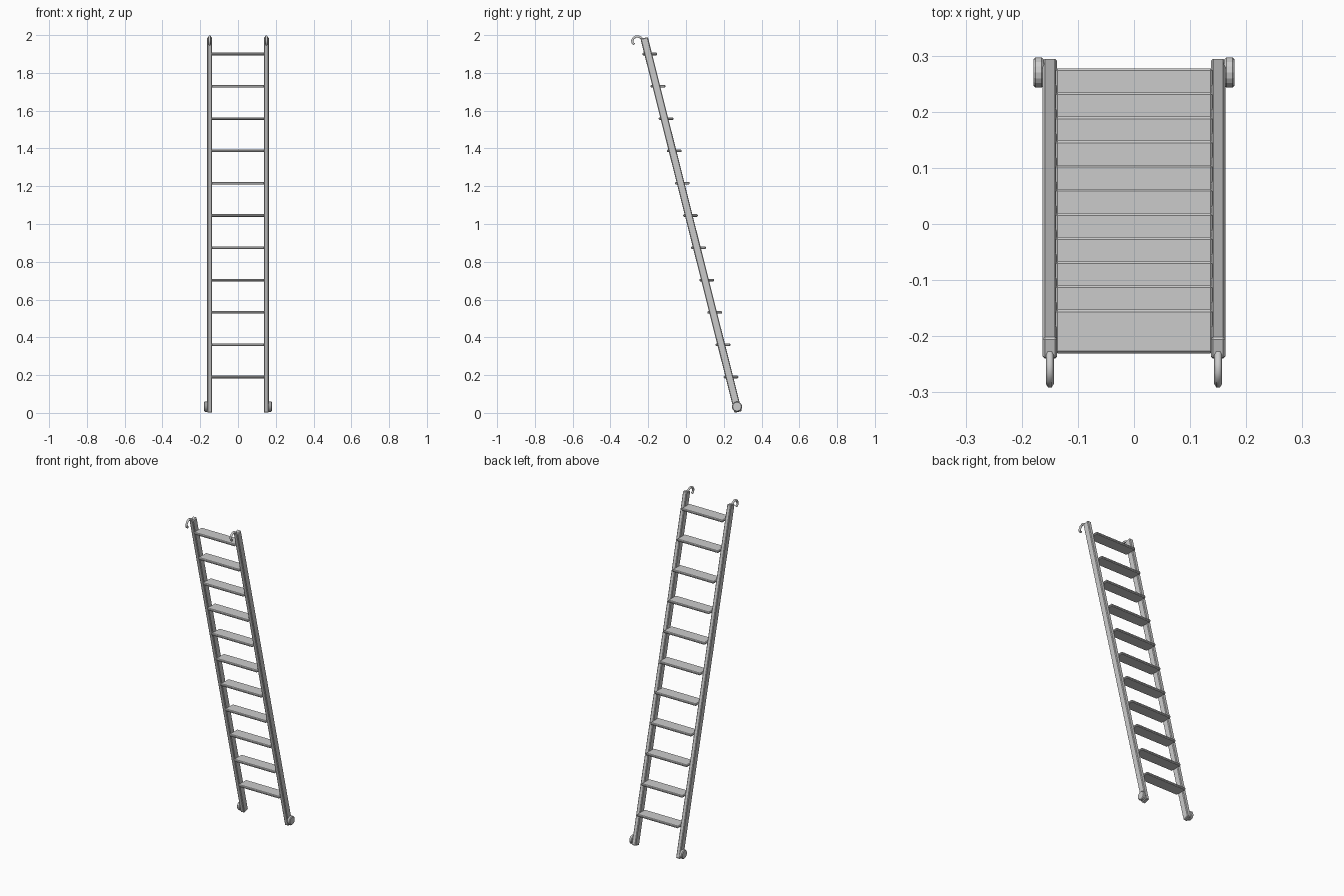
import bpy, bmesh, math
from mathutils import Vector, Matrix

if "Cube" in bpy.data.objects:
    bpy.data.objects.remove(bpy.data.objects["Cube"])

RAIL_X = 0.15
FOOT = Vector((0, 0.276, 0.005))
HEAD = Vector((0, -0.2215, 1.985))
LEAN = math.atan2(FOOT.y - HEAD.y, HEAD.z - FOOT.z)


def finish(name, bm, matrix, bevel):
    """Turn a bmesh into a bevelled, flat-shaded object."""
    bmesh.ops.bevel(bm, geom=[e for e in bm.edges if e.calc_face_angle(0) > 1.0],
                    offset=bevel, segments=1, affect='EDGES')
    bm.transform(matrix)
    bmesh.ops.recalc_face_normals(bm, faces=bm.faces)
    me = bpy.data.meshes.new(name)
    bm.to_mesh(me)
    bm.free()
    ob = bpy.data.objects.new(name, me)
    bpy.context.collection.objects.link(ob)
    return ob


def box(name, size, matrix, bevel):
    bm = bmesh.new()
    bmesh.ops.create_cube(bm, size=1, matrix=Matrix.Diagonal((*size, 1)))
    return finish(name, bm, matrix, bevel)


def wheel(name, loc, radius, width):
    bm = bmesh.new()
    bmesh.ops.create_cone(bm, cap_ends=True, segments=16, radius1=radius,
                          radius2=radius, depth=width)
    turn = Matrix.Rotation(math.pi / 2, 4, 'Y')
    return finish(name, bm, Matrix.Translation(loc) @ turn, 0.004)


def hook(name, x):
    path = [(-0.224, 1.972), (-0.236, 1.984), (-0.250, 1.992), (-0.264, 1.993),
            (-0.277, 1.985), (-0.285, 1.971), (-0.282, 1.958), (-0.273, 1.951)]
    cu = bpy.data.curves.new(name, 'CURVE')
    cu.dimensions = '3D'
    cu.bevel_depth = 0.007
    cu.bevel_resolution = 1
    cu.use_fill_caps = True
    sp = cu.splines.new('POLY')
    sp.points.add(len(path) - 1)
    for p, (y, z) in zip(sp.points, path):
        p.co = (x, y, z, 1)
    ob = bpy.data.objects.new(name, cu)
    bpy.context.collection.objects.link(ob)


# leaning side rails, each with a foot wheel and a top hook
for side, s in (("left", -1), ("right", 1)):
    mid = (FOOT + HEAD) / 2 + Vector((s * RAIL_X, 0, 0))
    tilt = Matrix.Translation(mid) @ Matrix.Rotation(LEAN, 4, 'X')
    box(side + "_rail", (0.026, 0.04, (HEAD - FOOT).length), tilt, 0.004)
    wheel(side + "_foot_wheel", (s * 0.170, 0.27, 0.033), 0.027, 0.019)
    hook(side + "_hook", s * RAIL_X)

# eleven level treads
for i in range(11):
    loc = (0, 0.2385 - 0.043 * i, 0.19 + 0.171 * i)
    box(f"tread_{i + 1}", (0.28, 0.078, 0.014), Matrix.Translation(loc), 0.004)
